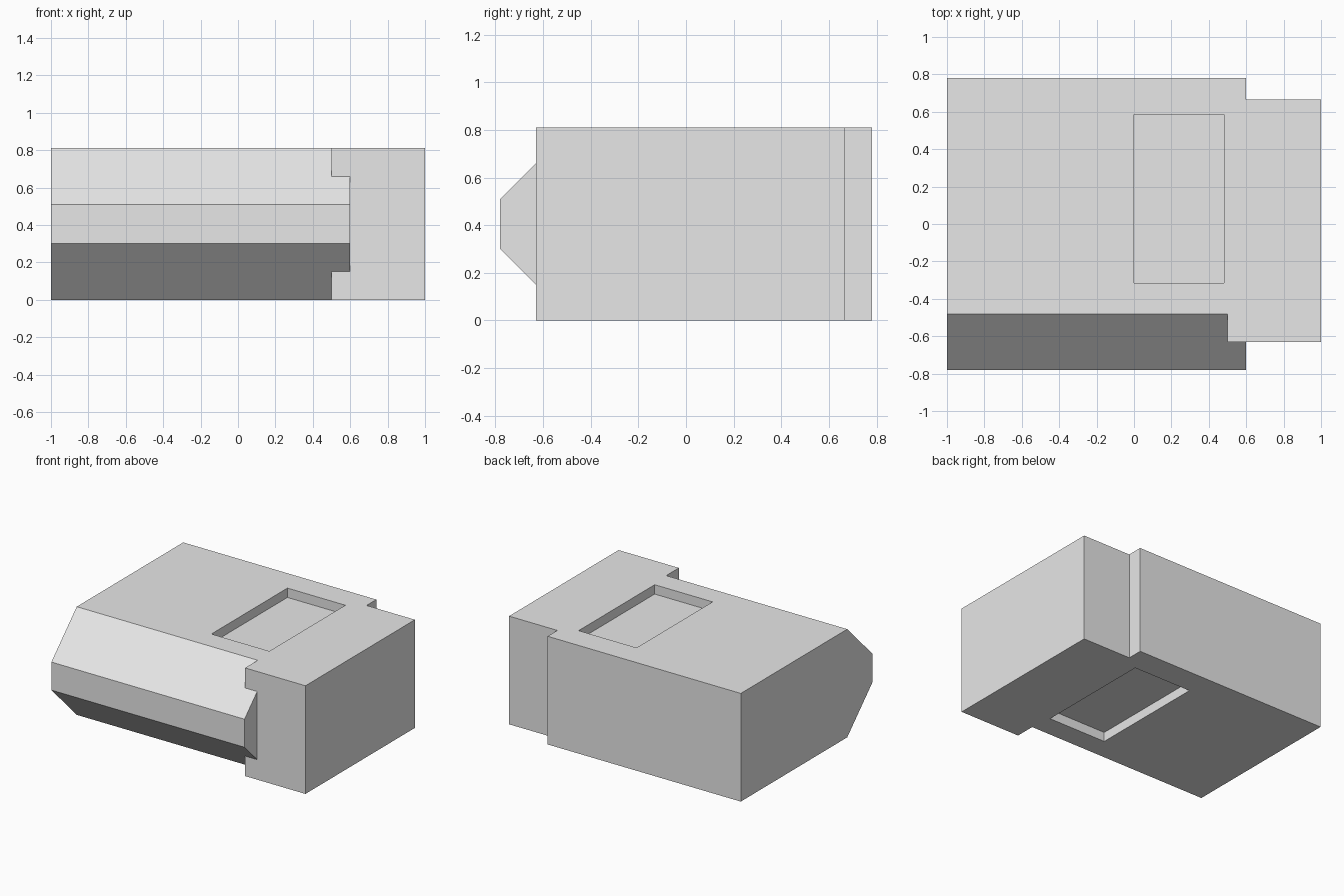
import bpy
import bmesh
from mathutils import Vector

cube = bpy.data.objects.get("Cube")
if cube:
    bpy.data.objects.remove(cube, do_unlink=True)

HEIGHT = 0.81
DEPTH = 0.07

grey = bpy.data.materials.new("light grey")
grey.use_nodes = True
grey.diffuse_color = (0.8, 0.8, 0.8, 1)
grey.node_tree.nodes["Principled BSDF"].inputs["Base Color"].default_value = (0.8, 0.8, 0.8, 1)


def prism(name, outline, offset):
    """Extrude a closed outline along an offset."""
    bm = bmesh.new()
    face = bm.faces.new([bm.verts.new(p) for p in outline])
    ext = bmesh.ops.extrude_face_region(bm, geom=[face])
    moved = [v for v in ext["geom"] if isinstance(v, bmesh.types.BMVert)]
    bmesh.ops.translate(bm, verts=moved, vec=Vector(offset))
    bmesh.ops.recalc_face_normals(bm, faces=bm.faces)
    mesh = bpy.data.meshes.new(name)
    bm.to_mesh(mesh)
    bm.free()
    mesh.materials.append(grey)
    obj = bpy.data.objects.new(name, mesh)
    bpy.context.collection.objects.link(obj)
    return obj


def box(name, x0, x1, y0, y1, z0, z1):
    outline = [(x0, y0, z0), (x1, y0, z0), (x1, y1, z0), (x0, y1, z0)]
    return prism(name, outline, (0, 0, z1 - z0))


def combine(target, tool, operation):
    mod = target.modifiers.new(tool.name, "BOOLEAN")
    mod.operation = operation
    mod.solver = "EXACT"
    mod.object = tool
    tool.hide_render = True
    tool.hide_set(True)


# Main body with a bevelled nose along the front
profile = [(0.78, 0), (0.78, HEIGHT), (-0.48, HEIGHT),
           (-0.78, 0.51), (-0.78, 0.30), (-0.48, 0)]
body = prism("housing", [(-1, y, z) for y, z in profile], (1.6, 0, 0))

# Narrower end block, overlapping the body so that the union is clean
end_block = box("end_block", 0.5, 1, -0.63, 0.665, 0, HEIGHT)
combine(body, end_block, "UNION")

# Shallow rectangular recess in the top and the bottom
for name, z0, z1 in (("top_recess", HEIGHT - DEPTH, HEIGHT + 0.1),
                     ("bottom_recess", -0.1, DEPTH)):
    combine(body, box(name, 0, 0.48, -0.315, 0.585, z0, z1), "DIFFERENCE")

# Apply the booleans and drop the helpers
bpy.context.view_layer.update()
graph = bpy.context.evaluated_depsgraph_get()
result = bpy.data.meshes.new_from_object(body.evaluated_get(graph))
helpers = [m.object for m in body.modifiers]
body.modifiers.clear()
body.data = result
for helper in helpers:
    bpy.data.objects.remove(helper, do_unlink=True)
